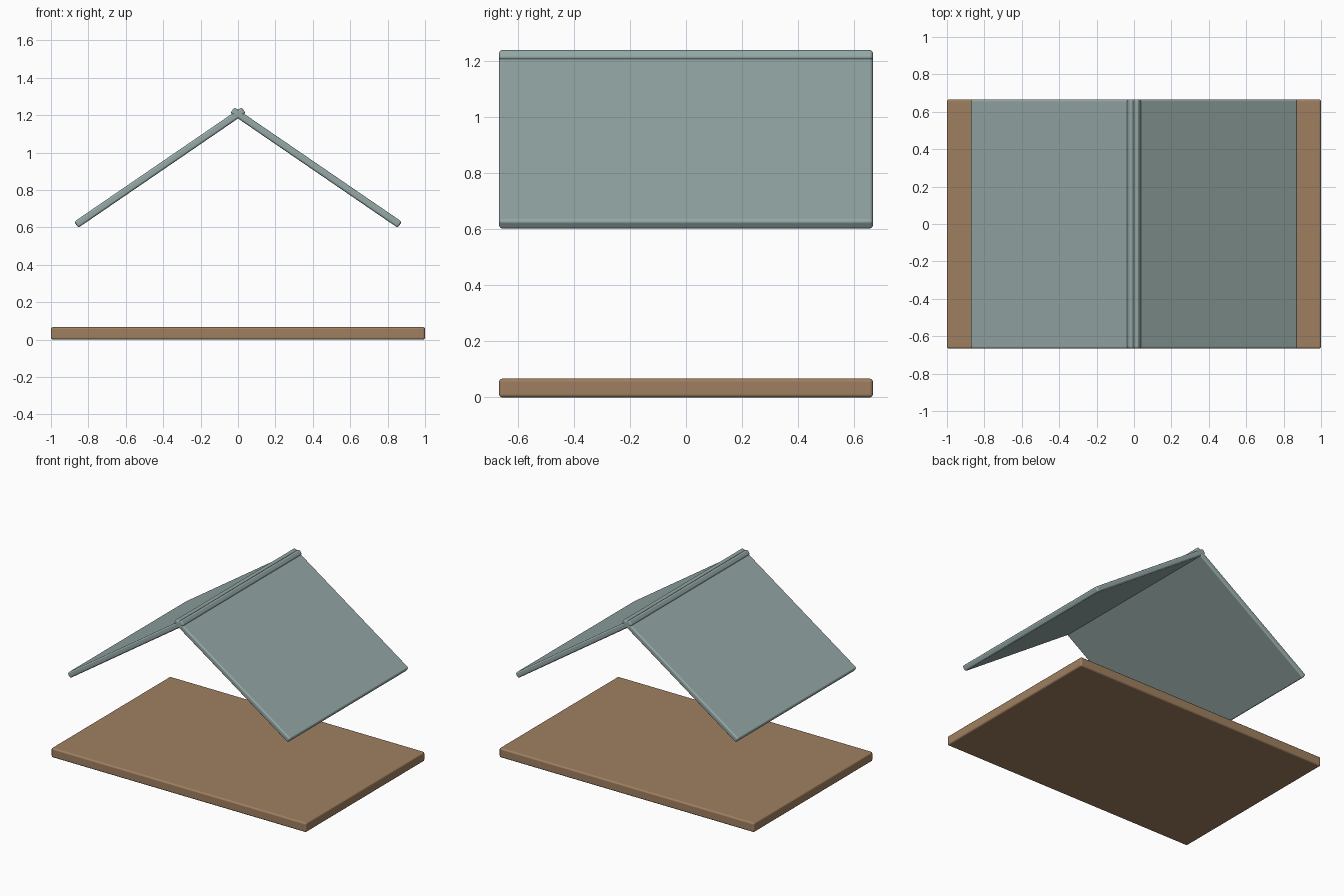
import bpy
import math

cube = bpy.data.objects.get("Cube")
if cube:
    bpy.data.objects.remove(cube, do_unlink=True)


def make_material(name, color):
    mat = bpy.data.materials.new(name)
    mat.use_nodes = True
    mat.diffuse_color = color
    mat.node_tree.nodes["Principled BSDF"].inputs["Base Color"].default_value = color
    return mat


def rounded_slab(name, size, location, mat, tilt=0.0, radius=0.012):
    """Box with softly rounded edges, tilted about the y axis."""
    bpy.ops.mesh.primitive_cube_add(size=1, location=location, rotation=(0, tilt, 0))
    obj = bpy.context.object
    obj.name = name
    obj.scale = size
    bpy.ops.object.transform_apply(location=False, rotation=False, scale=True)
    bpy.ops.object.shade_smooth_by_angle(angle=math.radians(180))
    bevel = obj.modifiers.new("rounded_edges", 'BEVEL')
    bevel.width = radius
    bevel.segments = 3
    bevel.harden_normals = True
    obj.data.materials.append(mat)
    return obj


wood = make_material("warm_wood", (0.347, 0.213, 0.117, 1))
roofing = make_material("grey_green_roofing", (0.296, 0.392, 0.381, 1))

depth = 1.333
pitch = 0.6

# Floor slab
rounded_slab("floor", (2, depth, 0.067), (0, 0, 0.0335), wood)

# Two roof panels crossing at the ridge
for label, side in (("left", 1), ("right", -1)):
    rounded_slab(label + "_roof_panel", (1.085, depth, 0.039),
                 (side * 0.4175, 0, 0.92), roofing, tilt=side * pitch)
